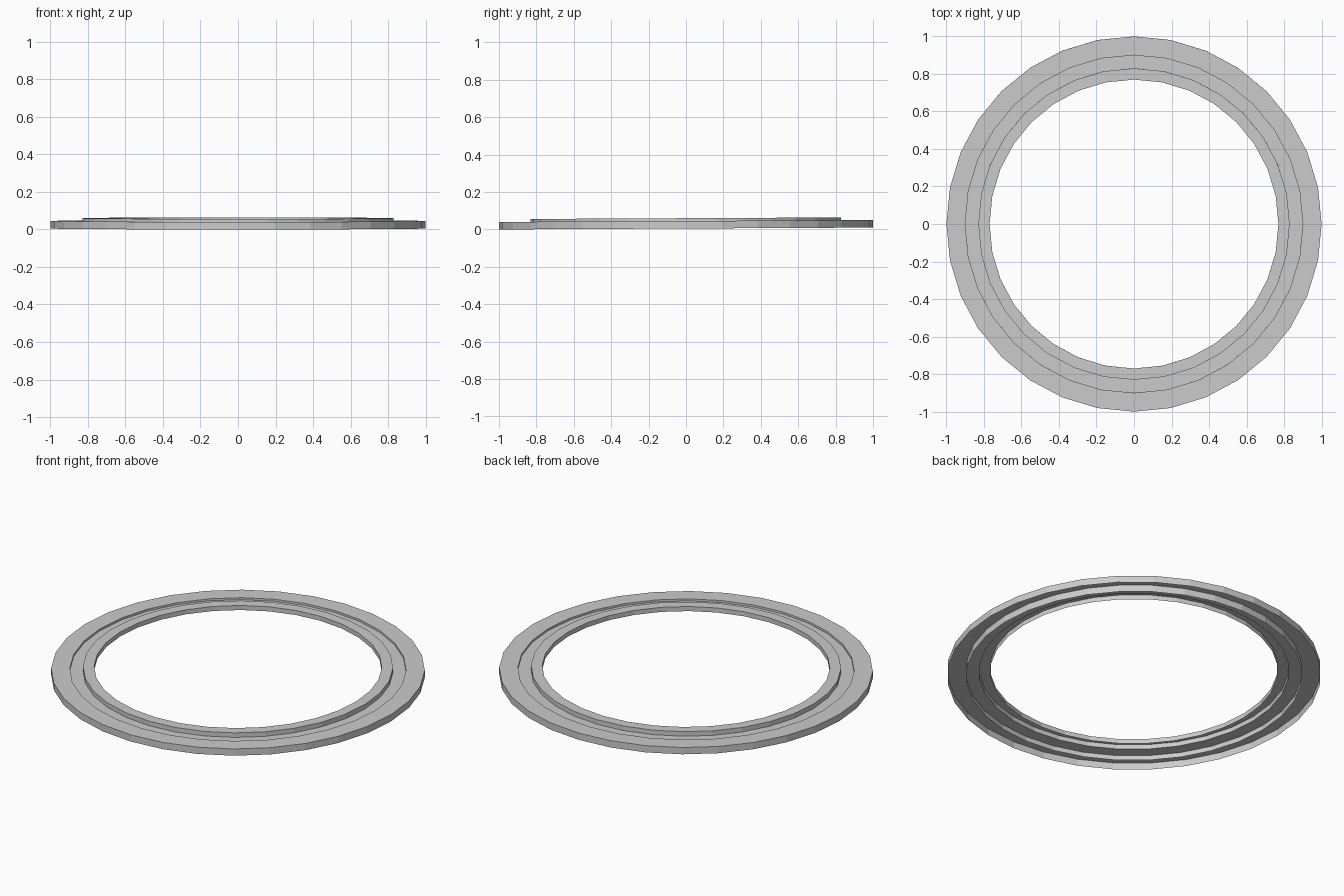
import bpy
import math
from mathutils import Matrix

cube = bpy.data.objects.get("Cube")
if cube:
    bpy.data.objects.remove(cube)

SIDES = 32
TILT = Matrix.Translation((0, 0, 0.005)) @ Matrix.Rotation(0.005, 4, "X")

grey = bpy.data.materials.new("plain_grey")
grey.use_nodes = True
colour = (0.6, 0.6, 0.6, 1)
grey.diffuse_color = colour
grey.node_tree.nodes["Principled BSDF"].inputs["Base Color"].default_value = colour


def ring(name, profile):
    """Turn an open (radius, height) profile into a flat-sided sheet ring."""
    n = len(profile)
    verts, faces = [], []
    for i in range(SIDES):
        a = math.tau * i / SIDES
        verts += [(r * math.cos(a), r * math.sin(a), z) for r, z in profile]
        j = (i + 1) % SIDES
        faces += [(i * n + k, j * n + k, j * n + k + 1, i * n + k + 1)
                  for k in range(n - 1)]
    mesh = bpy.data.meshes.new(name)
    mesh.from_pydata(verts, [], faces)
    mesh.transform(TILT)
    mesh.materials.append(grey)
    obj = bpy.data.objects.new(name, mesh)
    bpy.context.collection.objects.link(obj)
    return obj


# Broad outer channel, open underneath
ring("outer_rim", [(1, 0), (1, 0.04), (0.9, 0.04), (0.9, 0)])

# Sunken groove stepping up to the raised inner lip
ring("groove", [(0.9, 0.028), (0.83, 0.028)])
ring("inner_lip", [(0.83, 0.028), (0.83, 0.055), (0.77, 0.055), (0.77, 0.028)])
